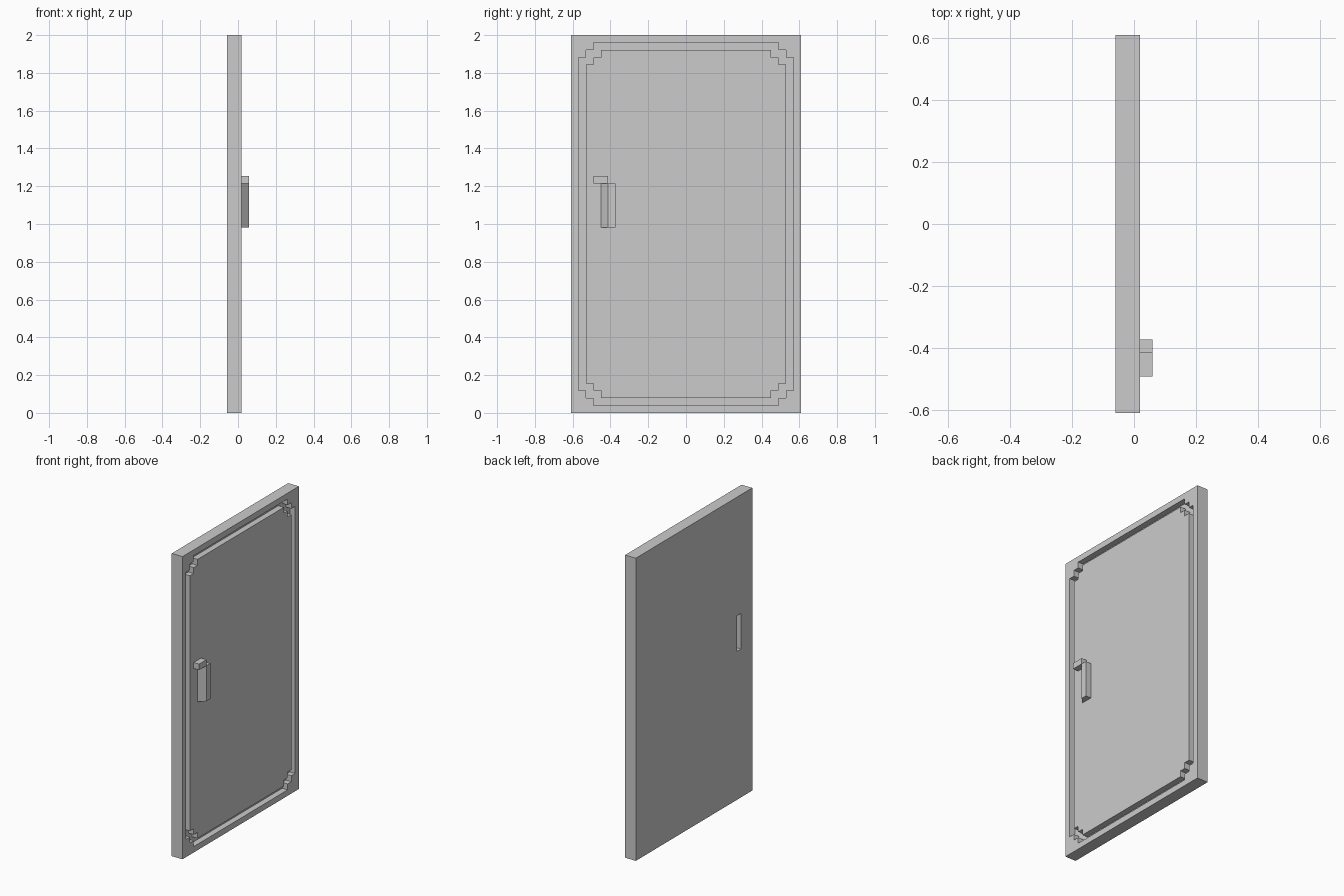
import bpy
import bmesh
from mathutils import Vector

cube = bpy.data.objects.get("Cube")
if cube:
    bpy.data.objects.remove(cube, do_unlink=True)

M = 2 / 51                       # grid module: the door is 51 modules tall
BACK, FACE, FRONT = -1.5, 0.5, 1.5   # depth levels in modules

grey = bpy.data.materials.new("plain_grey")
grey.use_nodes = True
grey.diffuse_color = (0.6, 0.6, 0.6, 1)
grey.node_tree.nodes["Principled BSDF"].inputs["Base Color"].default_value = (0.6, 0.6, 0.6, 1)


def prism(name, points, direction):
    """Extrude a flat outline, given in modules, along a direction."""
    bm = bmesh.new()
    face = bm.faces.new([bm.verts.new(Vector(p) * M) for p in points])
    out = bmesh.ops.extrude_face_region(bm, geom=[face])
    moved = [v for v in out["geom"] if isinstance(v, bmesh.types.BMVert)]
    bmesh.ops.translate(bm, verts=moved, vec=Vector(direction) * M)
    bmesh.ops.recalc_face_normals(bm, faces=bm.faces)
    mesh = bpy.data.meshes.new(name)
    bm.to_mesh(mesh)
    bm.free()
    mesh.materials.append(grey)
    obj = bpy.data.objects.new(name, mesh)
    bpy.context.collection.objects.link(obj)
    return obj


def box(name, x, y, z):
    base = [(x[0], y[0], z[0]), (x[1], y[0], z[0]), (x[1], y[1], z[0]), (x[0], y[1], z[0])]
    return prism(name, base, (0, 0, z[1] - z[0]))


def stepped_panel(name, half, x0, x1):
    """Upright panel whose four corners are notched in two steps."""
    low = 15.5 - half
    corner = [(half, low + 2), (half - 1, low + 2), (half - 1, low + 1),
              (half - 2, low + 1), (half - 2, low)]
    right = corner + [(-y, z) for y, z in reversed(corner)]
    outline = right + [(-y, 51 - z) for y, z in right]
    return prism(name, [(x0, y, z) for y, z in outline], (x1 - x0, 0, 0))


def carve(obj, cutter):
    mod = obj.modifiers.new("carve", "BOOLEAN")
    mod.operation = "DIFFERENCE"
    mod.solver = "EXACT"
    mod.object = cutter
    bpy.context.view_layer.update()
    result = obj.evaluated_get(bpy.context.evaluated_depsgraph_get())
    mesh = bpy.data.meshes.new_from_object(result)
    obj.modifiers.clear()
    obj.data = mesh
    bpy.data.objects.remove(cutter, do_unlink=True)


# Door slab with a recess on the front face and a finger slot on the back
slab = box("door_slab", (BACK, FACE), (-15.5, 15.5), (0, 51))
carve(slab, stepped_panel("recess_cutter", 14.5, FACE - 1, FACE + 1))
carve(slab, box("slot_cutter", (BACK - 1, BACK + 0.95), (-12.5, -11.5), (25, 31)))

# Raised field that leaves a groove one module wide
stepped_panel("inner_panel", 13.5, FACE - 1, FACE)

# Handle: a bar with a slanted side, and a short cap above it
prism("handle_bar", [(FACE, -11.5, 25), (FRONT, -10.5, 25),
                     (FRONT, -9.5, 25), (FACE, -9.5, 25)], (0, 0, 6))
box("handle_cap", (FACE, FRONT), (-12.5, -10.5), (31, 32))
